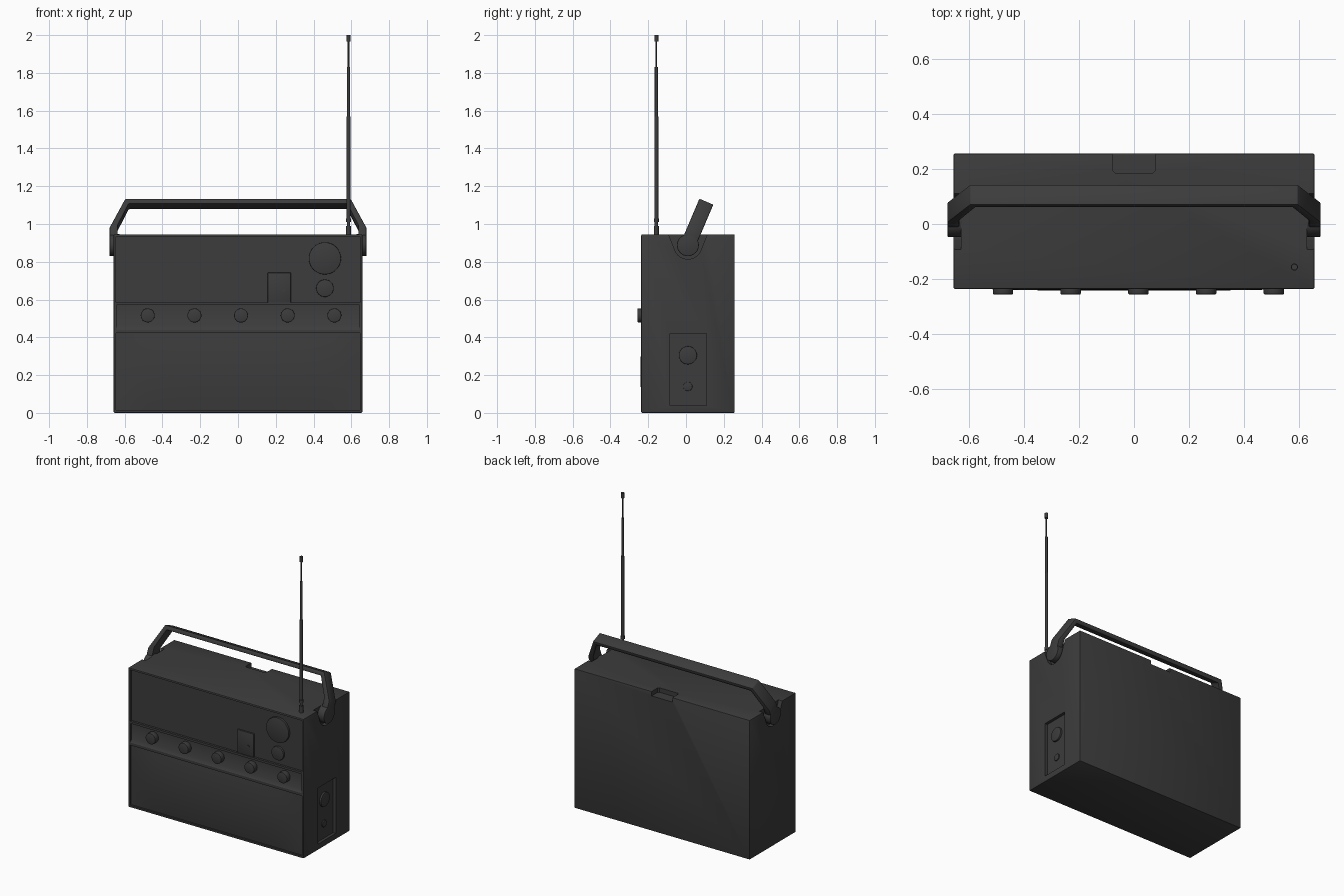
import bpy, bmesh, math
from mathutils import Vector, Matrix

if "Cube" in bpy.data.objects:
    bpy.data.objects.remove(bpy.data.objects["Cube"])

dark = bpy.data.materials.new("dark_plastic")
dark.diffuse_color = (0.045, 0.045, 0.045, 1)
dark.use_nodes = True
dark.node_tree.nodes["Principled BSDF"].inputs["Base Color"].default_value = dark.diffuse_color

FRONT, BACK, HALF, TOP = -0.237, 0.257, 0.658, 0.945
PIVOT_Y, PIVOT_Z = 0.01, 0.888


def finish(name, bm, bevel=0.0, smooth=True):
    bmesh.ops.recalc_face_normals(bm, faces=bm.faces)
    if bevel:
        edges = [e for e in bm.edges if len(e.link_faces) == 2 and e.calc_face_angle() > 0.6]
        bmesh.ops.bevel(bm, geom=edges, offset=bevel, segments=2, profile=0.5, affect='EDGES')
    me = bpy.data.meshes.new(name)
    bm.to_mesh(me)
    bm.free()
    ob = bpy.data.objects.new(name, me)
    bpy.context.collection.objects.link(ob)
    me.materials.append(dark)
    if smooth:
        bpy.ops.object.select_all(action='DESELECT')
        ob.select_set(True)
        bpy.context.view_layer.objects.active = ob
        bpy.ops.object.shade_smooth_by_angle(angle=math.radians(35))
    return ob


def prism(name, pts, vec, bevel=0.0, matrix=None):
    bm = bmesh.new()
    face = bm.faces.new([bm.verts.new(p) for p in pts])
    ext = bmesh.ops.extrude_face_region(bm, geom=[face])
    bmesh.ops.translate(bm, vec=vec, verts=[v for v in ext["geom"] if isinstance(v, bmesh.types.BMVert)])
    if matrix:
        bmesh.ops.transform(bm, matrix=matrix, verts=bm.verts)
    return finish(name, bm, bevel)


def box(name, x0, x1, y0, y1, z0, z1, bevel=0.0):
    return prism(name, [(x0, y0, z0), (x1, y0, z0), (x1, y1, z0), (x0, y1, z0)], (0, 0, z1 - z0), bevel)


def rod(name, start, end, r, r2=None, sides=32, bevel=0.0):
    a, b = Vector(start), Vector(end)
    bm = bmesh.new()
    rot = (b - a).to_track_quat('Z', 'Y').to_matrix().to_4x4()
    bmesh.ops.create_cone(bm, cap_ends=True, segments=sides, radius1=r, radius2=r if r2 is None else r2,
                          depth=(b - a).length, matrix=Matrix.Translation((a + b) / 2) @ rot)
    return finish(name, bm, bevel)


def cut(target, cutter):
    mod = target.modifiers.new("cut", 'BOOLEAN')
    mod.operation, mod.solver, mod.object = 'DIFFERENCE', 'EXACT', cutter
    bpy.context.view_layer.objects.active = target
    bpy.ops.object.modifier_apply(modifier=mod.name)
    bpy.data.objects.remove(cutter)


# Case with recessed front fields
case = box("case", -HALF, HALF, FRONT, BACK, 0, TOP, 0.005)
cut(case, box("cutter", -0.645, 0.645, -0.3, FRONT + 0.015, 0.585, 0.933))
cut(case, box("cutter", -0.645, 0.645, -0.3, FRONT + 0.012, 0.015, 0.422))
band = [(-0.3, 0.57), (FRONT + 0.015, 0.57), (FRONT + 0.015, 0.462), (FRONT, 0.44), (-0.3, 0.44)]
cut(case, prism("cutter", [(-0.642, y, z) for y, z in band], (1.284, 0, 0)))

# Finger notch at the back of the top
notch = [(-0.078, 0.3), (-0.078, 0.195), (-0.068, 0.185), (0.068, 0.185), (0.078, 0.195), (0.078, 0.3)]
cut(case, prism("cutter", [(x, y, 0.915) for x, y in notch], (0, 0, 0.1)))

# Handle pivot recesses in both sides
arc = [math.radians(200 + 140 * i / 16) for i in range(17)]
cup = [(-0.098, 0.96)] + [(PIVOT_Y + 0.074 * math.cos(t), PIVOT_Z + 0.074 * math.sin(t)) for t in arc] + [(0.118, 0.96)]
for s in (-1, 1):
    cut(case, prism("cutter", [(s * 0.63, y, z) for y, z in cup], (s * 0.1, 0, 0)))

# Socket bay on the right side
cut(case, box("cutter", 0.638, 0.8, -0.085, 0.108, 0.04, 0.42))
rod("bay_socket", (0.63, 0.01, 0.305), (0.65, 0.01, 0.305), 0.048, bevel=0.003)
rod("bay_plug", (0.63, 0.01, 0.14), (0.645, 0.01, 0.14), 0.024, bevel=0.003)
bpy.ops.object.select_all(action='DESELECT')
case.select_set(True)
bpy.context.view_layer.objects.active = case
bpy.ops.object.shade_smooth_by_angle(angle=math.radians(35))

# Gently bulged speaker grille
bm = bmesh.new()
bmesh.ops.create_grid(bm, x_segments=24, y_segments=12, size=1)
for v in bm.verts:
    u, w = v.co.x, v.co.y
    v.co = (u * 0.644, FRONT + 0.010 - 0.015 * (1 - u ** 6) * (1 - w * w), 0.2185 + w * 0.203)
grille = finish("speaker_grille", bm)
if grille.data.polygons[0].normal.y > 0:
    grille.data.flip_normals()

# Control knobs on the band
for i in range(5):
    x = -0.478 + 0.247 * i
    rod("control_knob", (x, FRONT + 0.02, 0.516), (x, -0.257, 0.516), 0.037, bevel=0.004)

# Tuning dials and switch plate on the upper panel
for name, z, r in (("tuning_dial", 0.818, 0.085), ("volume_dial", 0.66, 0.046)):
    rod(name, (0.46, FRONT + 0.02, z), (0.46, FRONT + 0.001, z), r, sides=48, bevel=0.003)
box("switch_plate", 0.157, 0.28, FRONT + 0.004, FRONT + 0.02, 0.58, 0.742, 0.003)
rod("switch_button", (0.241, FRONT + 0.01, 0.648), (0.241, FRONT + 0.001, 0.648), 0.009, sides=16)

# Tilted carrying handle with round pivot ends
half = [(0.68, 0), (0.68, 0.085), (0.597, 0.25)]
inner = [(0.578, 0.222), (0.637, 0.098), (0.637, 0)]
left = [(-x, l) for x, l in reversed(half)]
left_in = [(-x, l) for x, l in reversed(inner)]
outline = half + left + left_in + inner
tilt = Matrix.Translation((0, PIVOT_Y, PIVOT_Z)) @ Matrix.Rotation(math.radians(-23), 4, 'X')
prism("carrying_handle", [(x, -0.04, l) for x, l in outline], (0, 0.08, 0), 0.005, tilt)
for s in (-1, 1):
    rod("handle_hub", (s * 0.625, PIVOT_Y, PIVOT_Z), (s * 0.68, PIVOT_Y, PIVOT_Z), 0.058, bevel=0.004)

# Telescopic antenna
ax, ay = 0.585, -0.157
for name, z0, z1, r in (("antenna_base", 0.93, 0.99, 0.013), ("antenna_joint", 0.985, 1.015, 0.009),
                        ("antenna_collar", 1.01, 1.03, 0.013), ("antenna_lower", 1.02, 1.57, 0.0105),
                        ("antenna_middle", 1.56, 1.83, 0.0085), ("antenna_upper", 1.82, 1.97, 0.0045),
                        ("antenna_tip", 1.965, 2.0, 0.011)):
    rod(name, (ax, ay, z0), (ax, ay, z1), r, sides=16)
